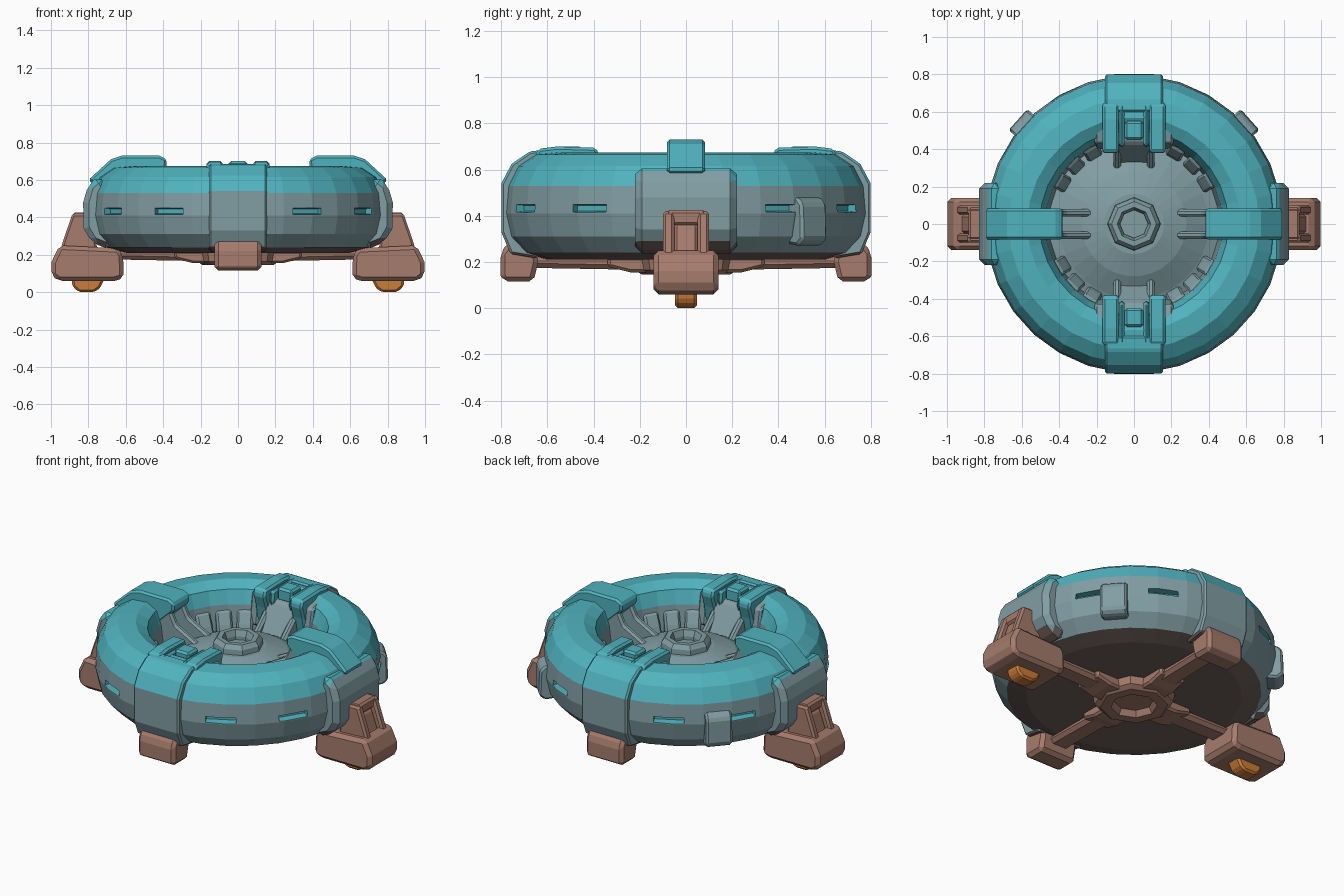
import bpy, bmesh, math
from mathutils import Matrix

if "Cube" in bpy.data.objects:
    bpy.data.objects.remove(bpy.data.objects["Cube"])


def material(name, rgb):
    m = bpy.data.materials.new(name)
    m.diffuse_color = (*rgb, 1)
    m.use_nodes = True
    m.node_tree.nodes["Principled BSDF"].inputs["Base Color"].default_value = m.diffuse_color
    return m


TEAL = material("teal", (0.08, 0.45, 0.52))
SLATE = material("slate", (0.22, 0.34, 0.37))
RUST = material("rust", (0.38, 0.20, 0.15))
DARK = material("dark_brown", (0.16, 0.12, 0.11))
ORANGE = material("orange", (0.60, 0.20, 0.04))


def make(name, bm, mat, bevel=0):
    bmesh.ops.recalc_face_normals(bm, faces=bm.faces)
    me = bpy.data.meshes.new(name)
    bm.to_mesh(me)
    bm.free()
    ob = bpy.data.objects.new(name, me)
    bpy.context.collection.objects.link(ob)
    if mat:
        me.materials.append(mat)
    if bevel:
        mod = ob.modifiers.new("bevel", "BEVEL")
        mod.width, mod.segments = bevel, 1
    return ob


def slab(name, profile, width, angle, mat, offset=0, bevel=0.012):
    """Extrude an (r, z) outline sideways by width, then turn it about z."""
    bm = bmesh.new()
    sides = [[bm.verts.new((r, offset + s * width / 2, z)) for r, z in profile] for s in (-1, 1)]
    bm.faces.new(sides[0])
    bm.faces.new(sides[1][::-1])
    n = len(profile)
    for i in range(n):
        j = (i + 1) % n
        bm.faces.new((sides[0][i], sides[0][j], sides[1][j], sides[1][i]))
    bm.transform(Matrix.Rotation(math.radians(angle), 4, 'Z'))
    return make(name, bm, mat, bevel)


def box(r0, r1, z0, z1):
    return [(r0, z0), (r1, z0), (r1, z1), (r0, z1)]


def lathe(name, profile, steps, mat, closed=False):
    """Spin an (r, z) outline around the z axis."""
    bm = bmesh.new()
    vs = [bm.verts.new((r, 0, z)) for r, z in profile]
    es = [bm.edges.new(p) for p in zip(vs, vs[1:])]
    if closed:
        es.append(bm.edges.new((vs[-1], vs[0])))
    bmesh.ops.spin(bm, geom=vs + es, cent=(0, 0, 0), axis=(0, 0, 1),
                   angle=math.tau, steps=steps, use_duplicate=False)
    bmesh.ops.remove_doubles(bm, verts=bm.verts, dist=1e-4)
    return make(name, bm, mat)


def shade_bands(ob):
    """Teal above, slate in the middle, dark brown underneath."""
    ob.data.materials.append(SLATE)
    ob.data.materials.append(DARK)
    for p in ob.data.polygons:
        r = math.hypot(p.center.x, p.center.y)
        p.material_index = 2 if p.center.z < .27 else 1 if p.center.z < .55 or r < .46 else 0


# Ring body with sunken dish
body = lathe("ring_body", [(0, .21), (.60, .21), (.71, .24), (.775, .31), (.797, .41),
                           (.787, .53), (.745, .615), (.67, .665), (.57, .675), (.505, .64),
                           (.475, .56), (.455, .41), (.40, .43), (.28, .495), (.16, .53),
                           (0, .53)], 30, TEAL)
shade_bands(body)

# Slots cut into the outer wall
for a in (32, 62, 118, 148, 212, 242, 298, 328):
    c = slab("slot_cutter", [(.75, .42), (.84, .41), (.84, .455), (.75, .445)], .17, a, None, bevel=0)
    c.hide_render = True
    c.hide_set(True)
    c.display_type = 'WIRE'
    cut = body.modifiers.new("slot", "BOOLEAN")
    cut.object, cut.operation, cut.solver = c, 'DIFFERENCE', 'EXACT'

# Central hub with hole
lathe("hub_ring", [(.145, .50), (.14, .56), (.12, .585), (.09, .585), (.075, .55), (.075, .50)],
      8, SLATE, closed=True)

# Inner wall vents
for q in range(4):
    for d in (30, 45, 60):
        slab("inner_vent", [(.40, .41), (.48, .40), (.50, .53), (.46, .53), (.42, .46)],
             .09, q * 90 + d, SLATE)

for a in (90, 270):
    # Broad straps over the front and back of the ring
    shade_bands(slab("wide_strap", [(.64, .215), (.76, .235), (.80, .33), (.80, .54), (.755, .625),
                                    (.675, .68), (.60, .685), (.6, .4)], .31, a, TEAL, bevel=.01))
    for s in (-1, 1):
        slab("strap_prong", [(.66, .64), (.64, .69), (.56, .70), (.39, .695), (.375, .66),
                             (.40, .58), (.43, .42), (.5, .42)], .085, a, TEAL, offset=s * .125)
        slab("strap_rib", [(.66, .64), (.64, .685), (.42, .685), (.41, .62), (.46, .5)],
             .03, a, TEAL, offset=s * .066)
        slab("prong_gusset", [(.28, .46), (.44, .41), (.46, .56), (.40, .57)],
             .04, a, SLATE, offset=s * .09)
        slab("bracket_wing", [(.40, .45), (.48, .45), (.53, .66), (.43, .64)],
             .06, a, SLATE, offset=s * .18)
    slab("strap_clasp", box(.45, .55, .62, .70), .10, a, TEAL)
    slab("strap_back_plate", [(.32, .45), (.46, .40), (.49, .64), (.43, .62)], .20, a, SLATE)
    # Short feet
    slab("short_foot", [(.66, .115), (.79, .115), (.803, .14), (.803, .24), (.77, .285),
                        (.65, .27), (.64, .20)], .25, a, RUST, bevel=.02)

for a in (0, 180):
    # Raised pads on the sides of the ring
    slab("top_pad", [(.385, .66), (.38, .71), (.42, .73), (.62, .73), (.68, .71), (.80, .60),
                     (.74, .55), (.5, .55)], .165, a, TEAL)
    for s in (-1, 1):
        slab("pad_strut", [(.22, .50), (.40, .41), (.47, .44), (.50, .66), (.41, .66), (.37, .58)],
             .04, a, SLATE, offset=s * .06)
    # Side panels
    shade_bands(slab("side_panel", [(.68, .225), (.78, .265), (.825, .34), (.828, .48), (.80, .575),
                                    (.74, .625), (.65, .5)], .44, a, TEAL, bevel=.03))
    # Large feet with forked uprights and small pads
    slab("large_foot", [(.61, .075), (.66, .06), (.96, .06), (.998, .09), (.998, .16),
                        (.955, .25), (.64, .235), (.615, .20)], .28, a, RUST, bevel=.04)
    slab("upright_core", [(.76, .22), (.93, .22), (.88, .36), (.80, .40)], .10, a, RUST)
    for s in (-1, 1):
        slab("upright_fork", [(.75, .21), (.955, .21), (.93, .29), (.885, .42), (.78, .42)],
             .05, a, RUST, offset=s * .075)
    slab("upright_cap", box(.79, .885, .36, .425), .17, a, RUST)
    slab("foot_pad", [(.71, .075), (.74, .02), (.77, .0), (.85, .0), (.885, .03), (.89, .075)],
         .095, a, ORANGE)

# Underside cross and hub
for i in range(4):
    end = .70 if i % 2 else .66
    slab("under_strut", [(.14, .165), (end, .175), (end, .225), (.14, .225)], .13, i * 90, RUST, bevel=.02)
    slab("strut_root", [(.12, .155), (.24, .155), (.34, .18), (.34, .22), (.12, .22)], .18, i * 90, RUST)
lathe("under_hub", [(.23, .22), (.22, .165), (.19, .145), (.13, .145), (.11, .18), (0, .18)], 8, RUST)

# Boxes on the rear diagonals
for a in (42, 138):
    slab("rear_box", [(.73, .28), (.80, .27), (.835, .30), (.83, .45), (.80, .48), (.72, .48)],
         .15, a, SLATE)
